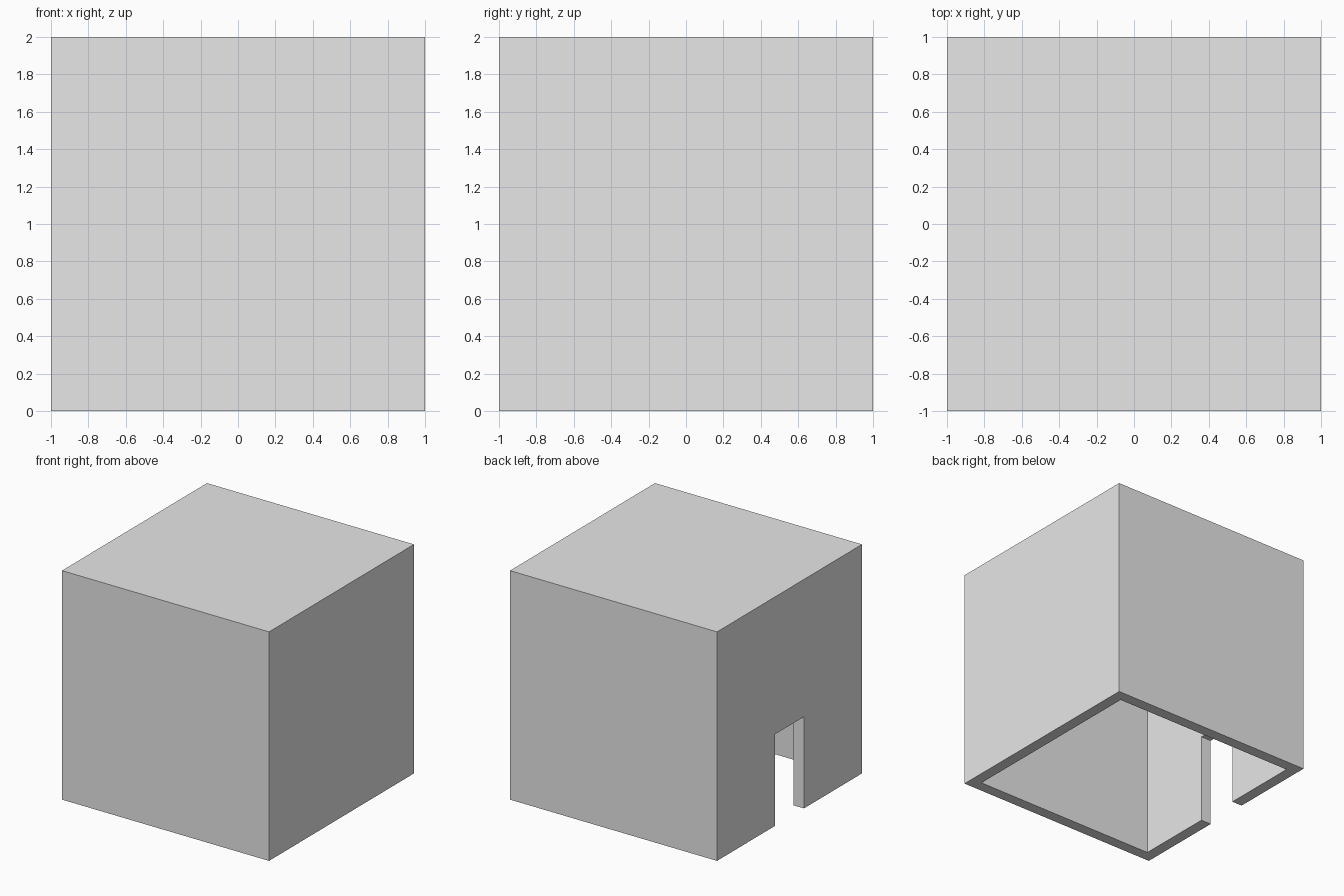
import bpy

SIZE = 2.0
WALL = 0.1
DOOR_WIDTH = 0.4
DOOR_HEIGHT = 0.8
OVERCUT = 0.2  # lets cutters pass cleanly through the surfaces

if "Cube" in bpy.data.objects:
    bpy.data.objects.remove(bpy.data.objects["Cube"], do_unlink=True)


def box(name, low, high):
    """Axis-aligned box between two corners."""
    centre = [(a + b) / 2 for a, b in zip(low, high)]
    bpy.ops.mesh.primitive_cube_add(size=1, location=centre)
    obj = bpy.context.object
    obj.name = name
    obj.scale = [b - a for a, b in zip(low, high)]
    bpy.ops.object.transform_apply(location=True, rotation=False, scale=True)
    return obj


def cut(target, cutter):
    """Subtract the cutter from the target and discard it."""
    mod = target.modifiers.new("cut", "BOOLEAN")
    mod.operation = "DIFFERENCE"
    mod.solver = "EXACT"
    mod.object = cutter
    cutter.hide_render = True
    bpy.context.view_layer.objects.active = target
    bpy.ops.object.modifier_apply(modifier=mod.name)
    bpy.data.objects.remove(cutter, do_unlink=True)


half = SIZE / 2
inner = half - WALL

# Outer block
house = box("hollow_house", (-half, -half, 0), (half, half, SIZE))

# Room, open at the bottom
cut(house, box("room_cutter", (-inner, -inner, -OVERCUT),
               (inner, inner, SIZE - WALL)))

# Doorway through the -x wall
cut(house, box("door_cutter", (-half - OVERCUT, -DOOR_WIDTH / 2, -OVERCUT),
               (-inner + OVERCUT, DOOR_WIDTH / 2, DOOR_HEIGHT)))

# Plain grey finish
grey = bpy.data.materials.new("light_grey")
grey.use_nodes = True
colour = (0.8, 0.8, 0.8, 1)
grey.diffuse_color = colour
grey.node_tree.nodes["Principled BSDF"].inputs["Base Color"].default_value = colour
house.data.materials.clear()
house.data.materials.append(grey)
for face in house.data.polygons:
    face.material_index = 0
